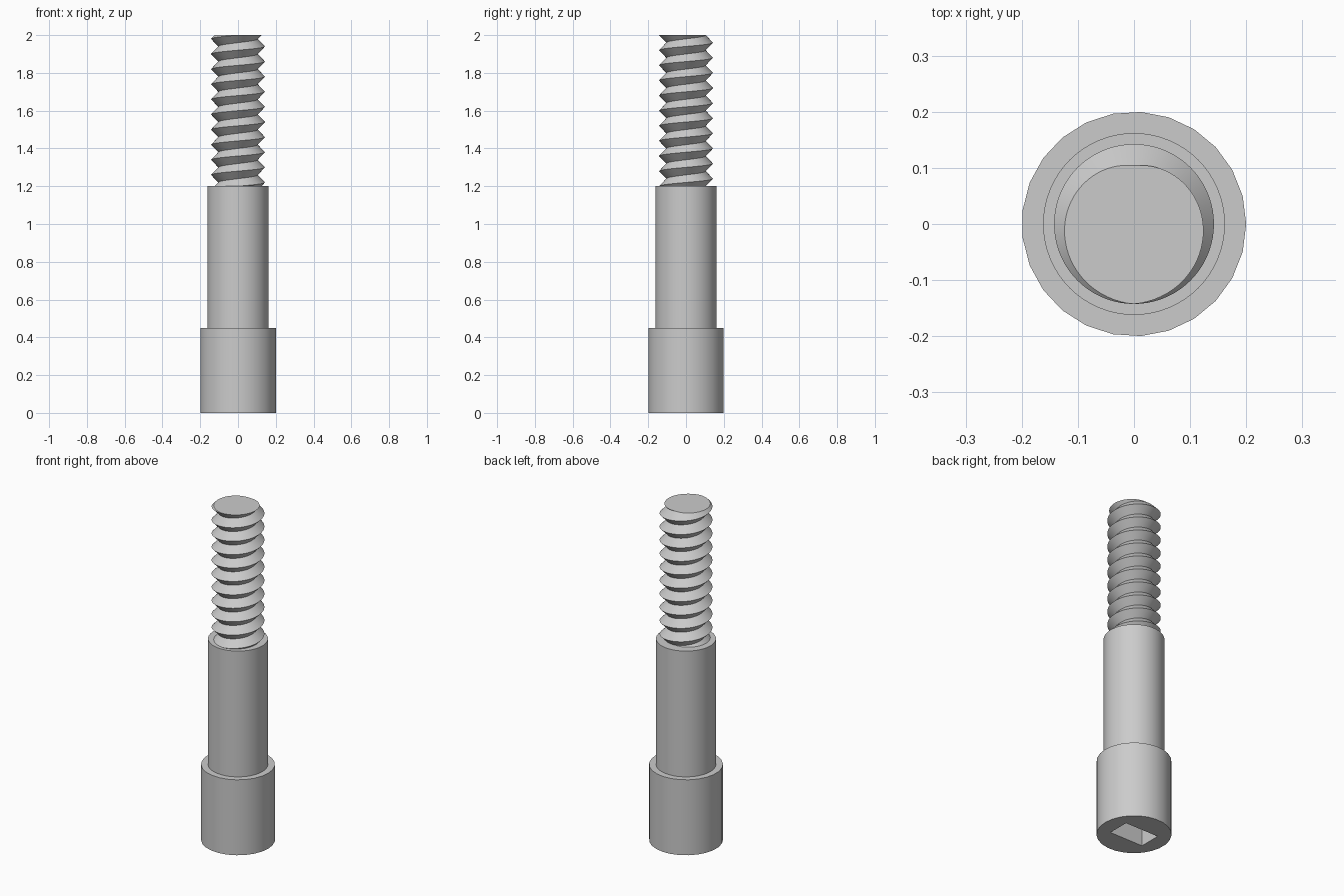
import bpy, bmesh, math

if "Cube" in bpy.data.objects:
    bpy.data.objects.remove(bpy.data.objects["Cube"])

steel = bpy.data.materials.new("grey_steel")
steel.diffuse_color = (0.6, 0.6, 0.6, 1)
steel.use_nodes = True
steel.node_tree.nodes["Principled BSDF"].inputs["Base Color"].default_value = steel.diffuse_color


def finish(name, bm):
    bmesh.ops.recalc_face_normals(bm, faces=bm.faces)
    mesh = bpy.data.meshes.new(name)
    bm.to_mesh(mesh)
    bm.free()
    ob = bpy.data.objects.new(name, mesh)
    bpy.context.collection.objects.link(ob)
    mesh.materials.append(steel)
    return ob


def smooth(ob):
    bpy.ops.object.select_all(action='DESELECT')
    ob.select_set(True)
    bpy.context.view_layer.objects.active = ob
    bpy.ops.object.shade_smooth_by_angle(angle=math.radians(30))


def prism(name, r, z0, z1, sides):
    bm = bmesh.new()
    ring = [bm.verts.new((r * math.cos(math.tau * i / sides),
                          r * math.sin(math.tau * i / sides), z0)) for i in range(sides)]
    base = bm.faces.new(ring)
    up = bmesh.ops.extrude_face_region(bm, geom=[base], use_keep_orig=True)["geom"]
    for v in up:
        if isinstance(v, bmesh.types.BMVert):
            v.co.z = z1
    return finish(name, bm)


# Head with a rectangular drive socket in its underside
head = prism("head", 0.2, 0, 0.45, 25)
bm = bmesh.new()
bmesh.ops.create_cube(bm, size=1)
for v in bm.verts:
    v.co.x *= 0.22
    v.co.y *= 0.13
    v.co.z *= 0.4
cutter = finish("socket_cutter", bm)
cutter.hide_render = True
cut = head.modifiers.new("socket", 'BOOLEAN')
cut.operation = 'DIFFERENCE'
cut.solver = 'EXACT'
cut.object = cutter
bpy.context.view_layer.objects.active = head
bpy.ops.object.modifier_apply(modifier=cut.name)
bpy.data.objects.remove(cutter)
smooth(head)

# Plain shank
smooth(prism("shank", 0.162, 0.45, 1.2, 64))

# Thread: right-handed V-shaped helix, trimmed flat at both ends
PITCH, CREST, ROOT, STEPS = 0.08, 0.1425, 0.104, 72
Z0, Z1 = 1.2, 2.0
ROWS = 2 * round((Z1 - Z0) / PITCH) + 8
bm = bmesh.new()
grid = []
for j in range(STEPS):
    t = j / STEPS
    a = math.tau * t - math.pi / 2          # crest faces the front at the end planes
    col = []
    for k in range(ROWS):
        r = ROOT if k % 2 else CREST
        z = Z0 + PITCH * (t + k / 2 - 2)
        col.append(bm.verts.new((r * math.cos(a), r * math.sin(a), z)))
    grid.append(col)
for j in range(STEPS):
    last = j == STEPS - 1
    nxt, shift = (grid[0], 2) if last else (grid[j + 1], 0)
    for k in range(ROWS - 1 - shift):
        bm.faces.new((grid[j][k], nxt[k + shift], nxt[k + 1 + shift], grid[j][k + 1]))
for z, n in ((Z0, -1), (Z1, 1)):
    bmesh.ops.bisect_plane(bm, geom=bm.verts[:] + bm.edges[:] + bm.faces[:], dist=1e-6,
                           plane_co=(0, 0, z), plane_no=(0, 0, n), clear_outer=True)
bmesh.ops.remove_doubles(bm, verts=bm.verts[:], dist=1e-5)
bmesh.ops.holes_fill(bm, edges=[e for e in bm.edges if e.is_boundary], sides=0)
smooth(finish("thread", bm))
